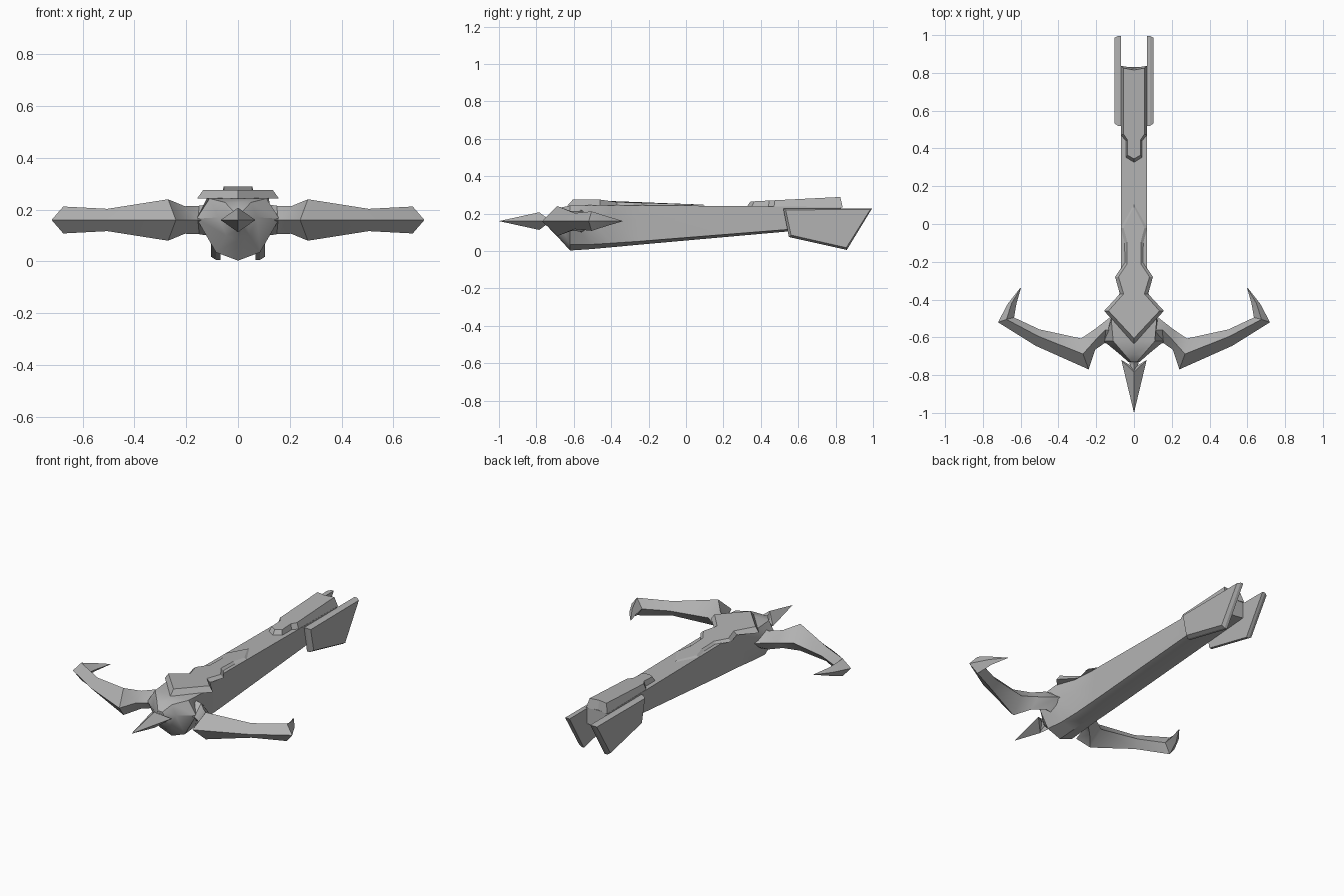
import bpy, bmesh, math

if "Cube" in bpy.data.objects:
    bpy.data.objects.remove(bpy.data.objects["Cube"], do_unlink=True)

grey = bpy.data.materials.new("plain grey")
grey.use_nodes = True
COLOUR = (0.45, 0.45, 0.45, 1)
grey.diffuse_color = COLOUR
grey.node_tree.nodes["Principled BSDF"].inputs["Base Color"].default_value = COLOUR

MID = 0.16  # height of the arms and the spear point


def finish(name, bm, mirror=False, smooth=None):
    """Turn a bmesh into an object, mirrored across x if asked."""
    bmesh.ops.remove_doubles(bm, verts=bm.verts, dist=1e-5)
    bmesh.ops.recalc_face_normals(bm, faces=bm.faces)
    mesh = bpy.data.meshes.new(name)
    bm.to_mesh(mesh)
    bm.free()
    mesh.materials.append(grey)
    if smooth:
        mesh.shade_smooth()
        mesh.set_sharp_from_angle(angle=math.radians(smooth))
    ob = bpy.data.objects.new(name, mesh)
    bpy.context.scene.collection.objects.link(ob)
    if mirror:
        ob.modifiers.new("Mirror", "MIRROR").use_mirror_merge = False
    return ob


def loft(name, rings, **kw):
    """Skin a row of closed rings and cap both ends."""
    bm = bmesh.new()
    rows = [[bm.verts.new(p) for p in ring] for ring in rings]
    n = len(rows[0])
    for a, b in zip(rows, rows[1:]):
        for i in range(n):
            j = (i + 1) % n
            bm.faces.new((a[i], a[j], b[j], b[i]))
    bm.faces.new(rows[0])
    bm.faces.new(rows[-1][::-1])
    return finish(name, bm, **kw)


def both_sides(half):
    """Complete an outline that starts and ends on x = 0."""
    return half + [(-x, y) for x, y in half[-2:0:-1]]


def bevelled_plate(name, base, top, z_base, z_top):
    """Raised plate with sloping sides; z_top gives the height at y."""
    return loft(name, [[(x, y, z_base) for x, y in both_sides(base)],
                       [(x, y, z_top(y)) for x, y in both_sides(top)]])


# Hull: y, top half width, top z, widest half width, its z,
# lower half width, its z, keel z
hull = [
    (-0.73, 0.015, 0.19, 0.03, 0.16, 0.02, 0.13, 0.12),
    (-0.69, 0.05, 0.228, 0.075, 0.17, 0.045, 0.10, 0.08),
    (-0.62, 0.11, 0.243, 0.16, 0.165, 0.085, 0.035, 0.003),
    (-0.51, 0.12, 0.245, 0.125, 0.17, 0.075, 0.035, 0.01),
    (-0.40, 0.08, 0.245, 0.08, 0.17, 0.07, 0.042, 0.02),
    (-0.25, 0.07, 0.245, 0.07, 0.17, 0.07, 0.052, 0.034),
    (0.83, 0.07, 0.235, 0.07, 0.20, 0.07, 0.138, 0.13),
]
rings = []
for y, xt, zt, xm, zm, xl, zl, zk in hull:
    section = both_sides([(0, zt), (xt, zt), (xm, zm), (xl, zl), (0, zk)])
    rings.append([(x, y, z) for x, z in section])
loft("hull", rings, smooth=35)

# Curved arms with diamond sections: front edge, ridge, back edge, half height
arm = [
    ((0.05, -0.66), (0.05, -0.56), (0.05, -0.45), 0.07),
    ((0.155, -0.63), (0.15, -0.56), (0.115, -0.485), 0.055),
    ((0.205, -0.665), (0.205, -0.615), (0.205, -0.555), 0.053),
    ((0.24, -0.77), (0.27, -0.688), (0.28, -0.606), 0.08),
    ((0.52, -0.645), (0.505, -0.595), (0.50, -0.558), 0.043),
    ((0.72, -0.52), (0.675, -0.505), (0.635, -0.495), 0.052),
    ((0.668, -0.422), (0.648, -0.42), (0.622, -0.42), 0.025),
    ((0.602, -0.338), (0.60, -0.339), (0.599, -0.34), 0.001),
]
loft("bow_arms", [[(*f, MID), (*r, MID + h), (*b, MID), (*r, MID - h)]
                  for f, r, b, h in arm], mirror=True, smooth=35)

# Barbed spear point with its short neck
bm = bmesh.new()
tip = bm.verts.new((0, -1.0, MID))
notch = bm.verts.new((0, -0.76, MID))
barbs = [bm.verts.new(p) for p in ((0.067, -0.72, MID), (0, -0.785, MID + 0.047),
                                   (-0.067, -0.72, MID), (0, -0.785, MID - 0.047))]
for i in range(4):
    a, b = barbs[i], barbs[(i + 1) % 4]
    bm.faces.new((tip, a, b))
    bm.faces.new((notch, b, a))
finish("spear_point", bm)
loft("spear_neck", [[(w, y, MID), (0, y, MID + h), (-w, y, MID), (0, y, MID - h)]
                    for y, w, h in ((-0.79, 0.022, 0.04), (-0.745, 0.022, 0.018),
                                    (-0.70, 0.03, 0.03))])

# Raised plate over the head
bevelled_plate(
    "front_plate",
    [(0, -0.635), (0.158, -0.46), (0.075, -0.37), (0.10, -0.28), (0.05, -0.205),
     (0.05, -0.10), (0.07, -0.02), (0, 0.105)],
    [(0, -0.605), (0.135, -0.46), (0.055, -0.37), (0.082, -0.28), (0.036, -0.21),
     (0.036, -0.095), (0.055, -0.02), (0, 0.09)],
    0.243, lambda y: 0.275 if y < -0.4 else 0.262 - 0.03 * (y + 0.37))

# Raised plate over the tail
bevelled_plate(
    "rear_plate",
    [(0, 0.322), (0.045, 0.35), (0.045, 0.44), (0.07, 0.47), (0.07, 0.838), (0, 0.825)],
    [(0, 0.345), (0.035, 0.365), (0.035, 0.445), (0.055, 0.475), (0.055, 0.825), (0, 0.815)],
    0.233, lambda y: 0.265 + 0.05 * (y - 0.345))

# Tail fins, bevelled on their outer faces
inner = [(0.52, 0.228), (0.995, 0.228), (0.86, 0.006), (0.55, 0.075)]
outer = [(0.533, 0.22), (0.985, 0.222), (0.857, 0.018), (0.562, 0.085)]
loft("tail_fins", [[(0.068, y, z) for y, z in inner],
                   [(0.085, y, z) for y, z in inner],
                   [(0.104, y, z) for y, z in outer]], mirror=True)
